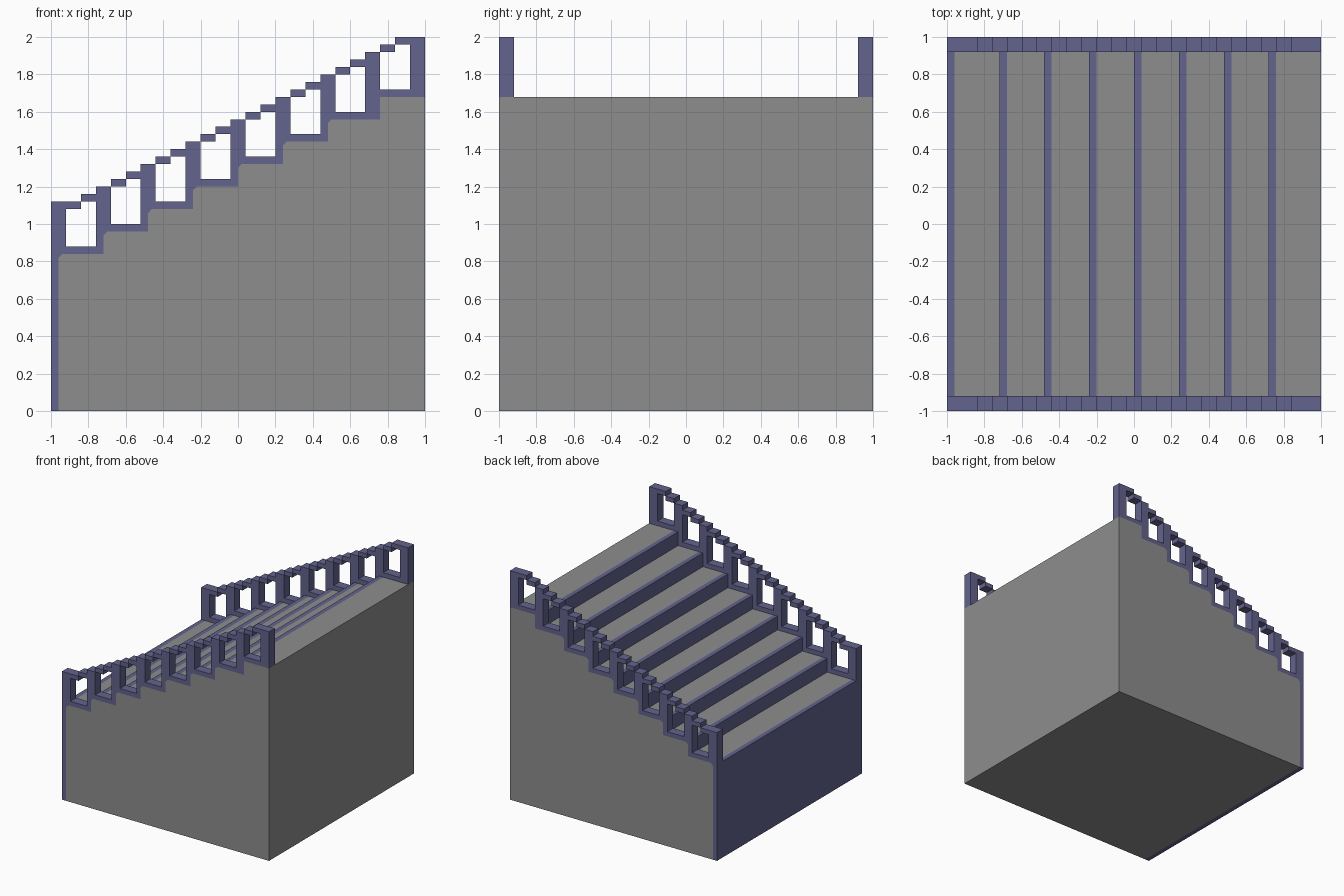
import bpy, bmesh

if "Cube" in bpy.data.objects:
    bpy.data.objects.remove(bpy.data.objects["Cube"])


def material(name, rgb):
    m = bpy.data.materials.new(name)
    m.diffuse_color = (*rgb, 1)
    m.use_nodes = True
    m.node_tree.nodes["Principled BSDF"].inputs["Base Color"].default_value = m.diffuse_color
    return m


GREY = material("stone_grey", (0.27, 0.27, 0.27))
PURPLE = material("slate_purple", (0.125, 0.125, 0.27))

STEPS, RUN, RISE = 8, 0.24, 0.12
tread = [0.84 + RISE * i for i in range(STEPS)]             # tread heights
nose = [-1.0] + [-0.72 + RUN * i for i in range(STEPS - 1)]  # riser positions


def add_prism(bm, pts, y0, y1):
    """Extrude an (x, z) outline from y0 to y1; return both vertex loops."""
    a = [bm.verts.new((x, y0, z)) for x, z in pts]
    b = [bm.verts.new((x, y1, z)) for x, z in pts]
    bm.faces.new(a)
    bm.faces.new(b[::-1])
    for i in range(len(pts)):
        j = (i + 1) % len(pts)
        bm.faces.new((a[j], a[i], b[i], b[j]))
    return a, b


def rect(x0, x1, z0, z1):
    return [(x0, z0), (x1, z0), (x1, z1), (x0, z1)]


def finish(name, bm, *mats):
    bmesh.ops.recalc_face_normals(bm, faces=bm.faces)
    me = bpy.data.meshes.new(name)
    bm.to_mesh(me)
    bm.free()
    for m in mats:
        me.materials.append(m)
    bpy.context.collection.objects.link(bpy.data.objects.new(name, me))


# Stair body: stepped outline, with purple risers, nosings and cut corners
pts, cuts = [(-0.96, 0)], []
for i, z in enumerate(tread):
    last = i == STEPS - 1
    x = -0.96 if i == 0 else 0.76 if last else nose[i]
    if i:
        pts.append((x, tread[i - 1]))
    if last:
        pts.append((x, z))
    else:
        cuts.append((len(pts), len(pts) + 2))
        pts += [(x, z - 0.02), (x, z), (x + 0.02, z), (x + 0.04, z)]
pts += [(1, tread[-1]), (1, 0)]
bm = bmesh.new()
for loop in add_prism(bm, pts, -1, 1):
    for p, q in cuts:
        bmesh.ops.connect_verts(bm, verts=[loop[p], loop[q]])
bmesh.ops.recalc_face_normals(bm, faces=bm.faces)
for f in bm.faces:
    xs = [v.co.x for v in f.verts]
    riser = f.normal.x < -0.5
    nosing = f.normal.z > 0.5 and max(xs) - min(xs) < 0.05 and min(xs) > -0.9
    corner = abs(f.normal.y) > 0.5 and f.calc_area() < 0.001
    f.material_index = int(riser or nosing or corner)
finish("stair_body", bm, GREY, PURPLE)

# Bottom and top riser plates, purple through to the sides
for name, box in (("front_riser", rect(-1, -0.96, 0, tread[0])),
                  ("top_riser", rect(0.72, 0.76, tread[-2], tread[-1]))):
    bm = bmesh.new()
    add_prism(bm, box, -1, 1)
    finish(name, bm, PURPLE)

# Railings: posts and base bars in one outline, plus stepped handrail blocks
lower, upper = [], []
for i, z in enumerate(tread):
    end = nose[i + 1] if i < STEPS - 1 else 1.0
    lower += [(nose[i], z), (end, z)]
    left = -0.92 + RUN * i                  # opening between two posts
    right = left + 0.16
    top0 = 1.12 if i == 0 else 1.08 + RISE * i
    top1 = 2.0 if i == STEPS - 1 else 1.20 + RISE * i
    upper += [(left, top0), (left, z + 0.04), (right, z + 0.04), (right, top1)]
outline = lower + [(1, 2.0)] + upper[::-1] + [(-1, 1.12)]

for name, y0, y1 in (("front_railing", -1, -0.92), ("back_railing", 0.92, 1)):
    bm = bmesh.new()
    add_prism(bm, outline, y0, y1)
    for i in range(STEPS):
        for k in range(2):
            x, z = -0.92 + RUN * i + 0.08 * k, 1.08 + RISE * i + 0.04 * k
            add_prism(bm, rect(x, x + 0.08, z, z + 0.04), y0, y1)
    finish(name, bm, PURPLE)
